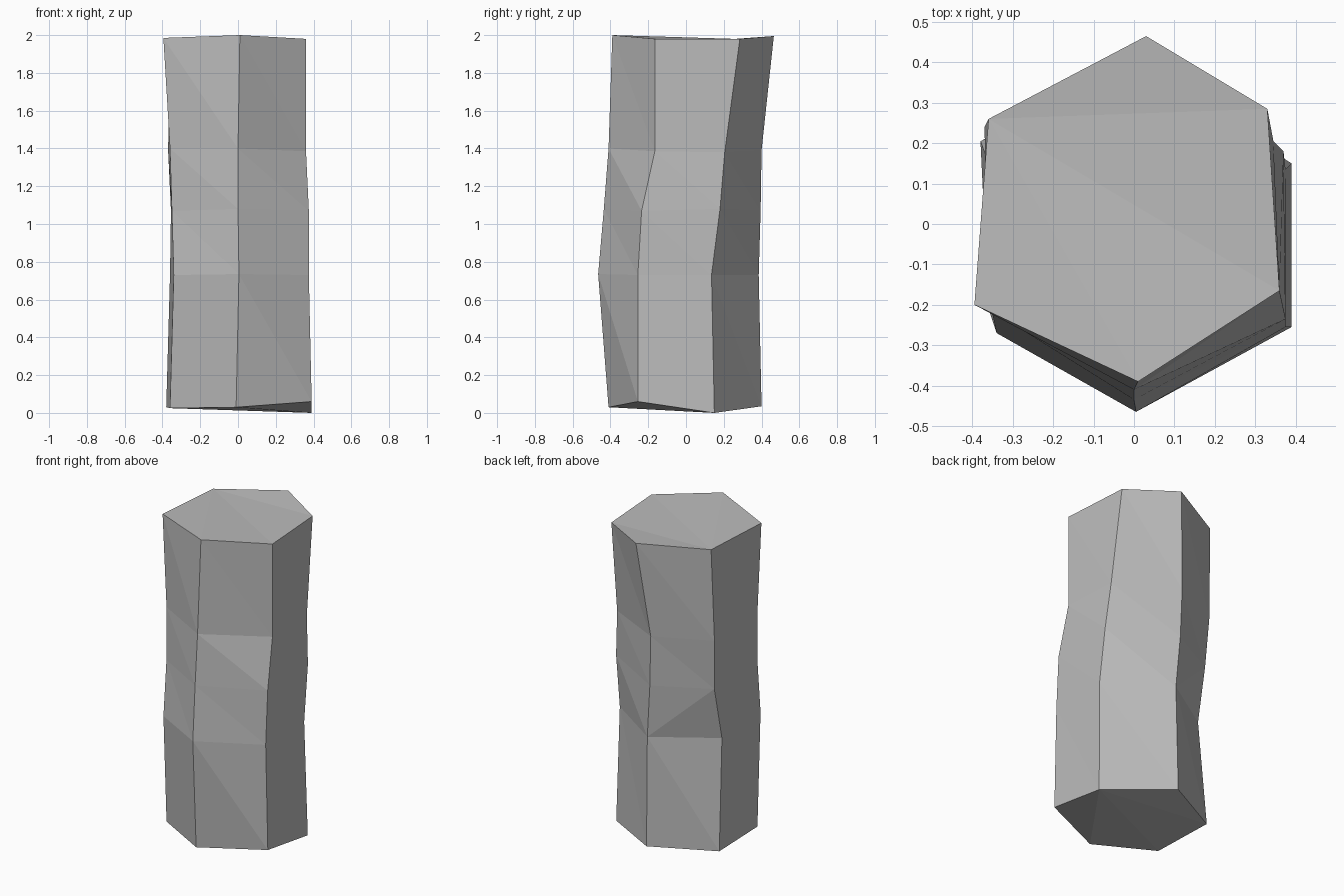
import bpy
import bmesh

cube = bpy.data.objects.get("Cube")
if cube:
    bpy.data.objects.remove(cube, do_unlink=True)

# Stone colour
stone = bpy.data.materials.new("grey_stone")
stone.use_nodes = True
GREY = (0.5, 0.5, 0.5, 1)
stone.diffuse_color = GREY
stone.node_tree.nodes["Principled BSDF"].inputs["Base Color"].default_value = GREY

# Rings of six corners, bottom to top, in hundredths.
# Corner order: front, front left, back left, back, back right, front right
rings = [
    [(-1, -41, 3), (39, -25.5, 6), (39, 15, 0), (0, 40, 3.5), (-38, 20.5, 3), (-36, -21, 2.5)],
    [(0.5, -46.5, 73.5), (37.5, -25.5, 73), (37.5, 13.5, 73), (0.5, 38.5, 73), (-36, 15, 73), (-34, -27, 73)],
    [(0, -43.5, 108), (37.5, -23.5, 107), (37, 18, 108), (-2, 39.5, 107), (-35.5, 22, 107), (-35, -22.5, 107)],
    [(0, -41, 140), (36, -16.5, 138.5), (34.5, 20.5, 138), (-3, 40, 139), (-37, 24, 139), (-36, -21, 140)],
    [(1, -39, 200), (36, -16.5, 198), (33, 28.5, 198), (3, 46.5, 199.5), (-36, 26, 198), (-39.5, -20, 198.5)],
]
FRONT, FRONT_LEFT, BACK_LEFT, BACK, BACK_RIGHT, FRONT_RIGHT = range(6)
SIDES = 6


def fan(bm, ring, hub):
    """Close a ring with triangles that share one hub corner."""
    for step in range(1, SIDES - 1):
        a = ring[(hub + step) % SIDES]
        b = ring[(hub + step + 1) % SIDES]
        bm.faces.new((ring[hub], a, b))


def panel(bm, low, high, i, flipped):
    """Fill one side panel with two triangles."""
    j = (i + 1) % SIDES
    if flipped:
        bm.faces.new((low[i], low[j], high[j]))
        bm.faces.new((low[i], high[j], high[i]))
    else:
        bm.faces.new((low[i], low[j], high[i]))
        bm.faces.new((low[j], high[j], high[i]))


# Uneven six-sided column
bm = bmesh.new()
loops = [[bm.verts.new([c / 100 for c in corner]) for corner in ring] for ring in rings]
for level, (low, high) in enumerate(zip(loops, loops[1:])):
    for side in range(SIDES):
        panel(bm, low, high, side, level == 1 and side == BACK)

# Caps
fan(bm, loops[0], BACK_LEFT)
fan(bm, loops[-1], BACK_RIGHT)

bmesh.ops.recalc_face_normals(bm, faces=bm.faces[:])
mesh = bpy.data.meshes.new("stone_column")
bm.to_mesh(mesh)
bm.free()
mesh.materials.append(stone)
column = bpy.data.objects.new("stone_column", mesh)
bpy.context.collection.objects.link(column)
